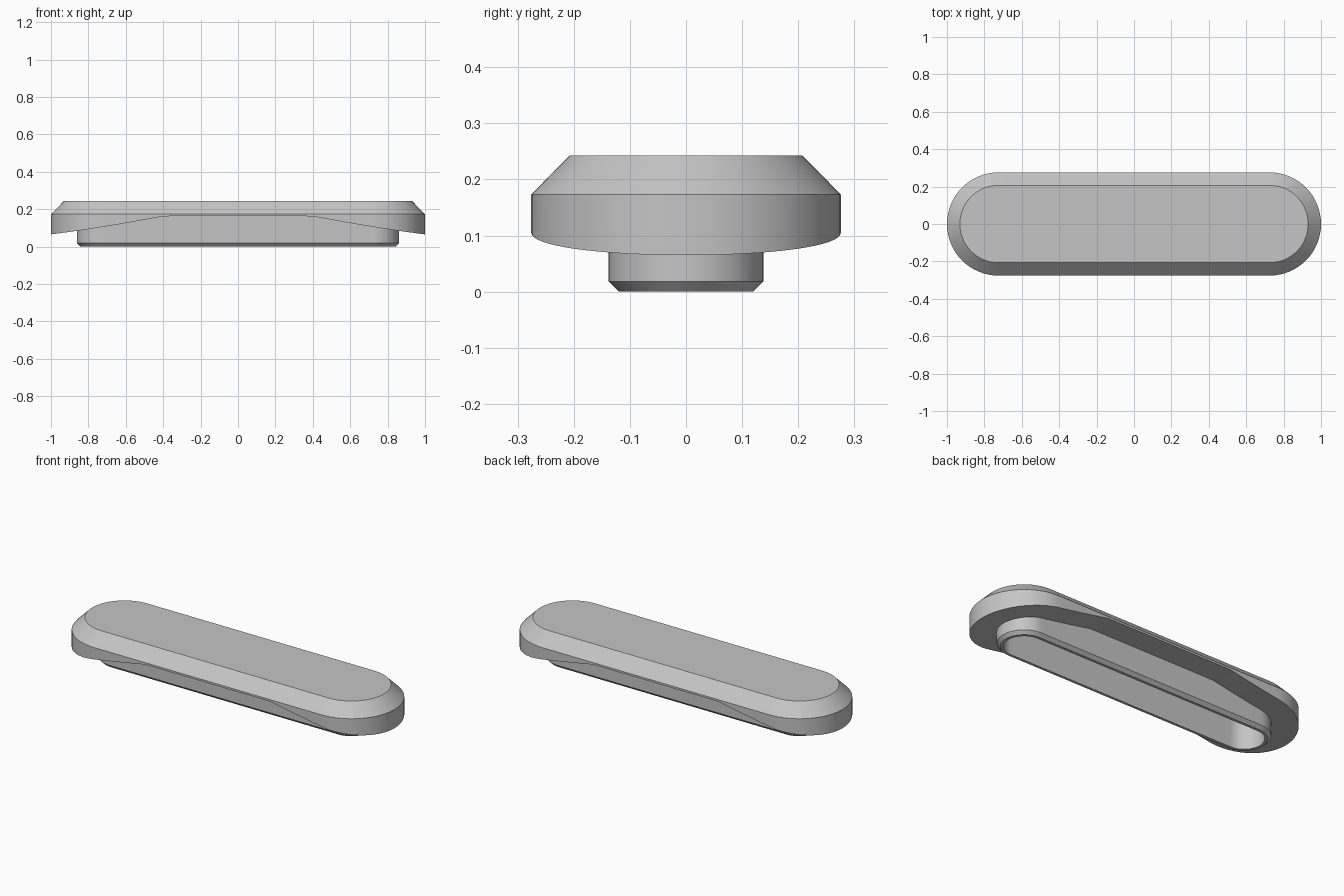
import bpy, bmesh, math

cube = bpy.data.objects.get("Cube")
if cube:
    bpy.data.objects.remove(cube, do_unlink=True)

grey = bpy.data.materials.new("plain grey")
grey.use_nodes = True
COLOUR = (0.56, 0.56, 0.56, 1)
grey.diffuse_color = COLOUR
grey.node_tree.nodes["Principled BSDF"].inputs["Base Color"].default_value = COLOUR

HALF = 0.724      # distance from the middle to each round end's centre
ARC = 32          # segments per round end
STRAIGHT = 36     # segments per straight side


def underside(x):
    """Height of the arched underside: flat in the middle, drooping at the ends."""
    t = max(0, abs(x) - 0.4)
    return 0.162 - 0.193 * t + 0.052 * t * t


def stadium(radius):
    """Counter-clockwise outline of a slot shape."""
    points = []
    for side in (1, -1):
        for i in range(ARC):
            a = math.pi * (i / ARC - 0.5)
            points.append((side * (HALF + radius * math.cos(a)),
                           side * radius * math.sin(a)))
        for i in range(STRAIGHT):
            points.append((side * HALF * (1 - 2 * i / STRAIGHT), side * radius))
    return points


def loft(name, sections, cap_first=False, cap_last=False):
    """Skin slot outlines given as (radius, height); height None follows the arch."""
    bm = bmesh.new()
    rings = [[bm.verts.new((x, y, underside(x) if z is None else z))
              for x, y in stadium(r)] for r, z in sections]
    for low, high in zip(rings, rings[1:]):
        for i in range(len(low)):
            j = (i + 1) % len(low)
            bm.faces.new((low[i], low[j], high[j], high[i]))
    if cap_first:
        bm.faces.new(list(reversed(rings[0])))
    if cap_last:
        bm.faces.new(rings[-1])
    mesh = bpy.data.meshes.new(name)
    bm.to_mesh(mesh)
    bm.free()
    mesh.materials.append(grey)
    obj = bpy.data.objects.new(name, mesh)
    bpy.context.collection.objects.link(obj)
    bpy.ops.object.select_all(action='DESELECT')
    obj.select_set(True)
    bpy.context.view_layer.objects.active = obj
    bpy.ops.object.shade_smooth_by_angle(angle=math.radians(30))


# Bevelled cap: arched underside, side wall, chamfer and flat top
loft("bevelled_cap",
     [(0.138, None), (0.276, None), (0.276, 0.173), (0.207, 0.243)],
     cap_last=True)

# Hollow plug: recess ceiling, recess wall, rim, chamfer and outer wall
loft("hollow_plug",
     [(0.105, 0.2), (0.105, 0), (0.12, 0), (0.138, 0.018), (0.138, None)],
     cap_first=True)
